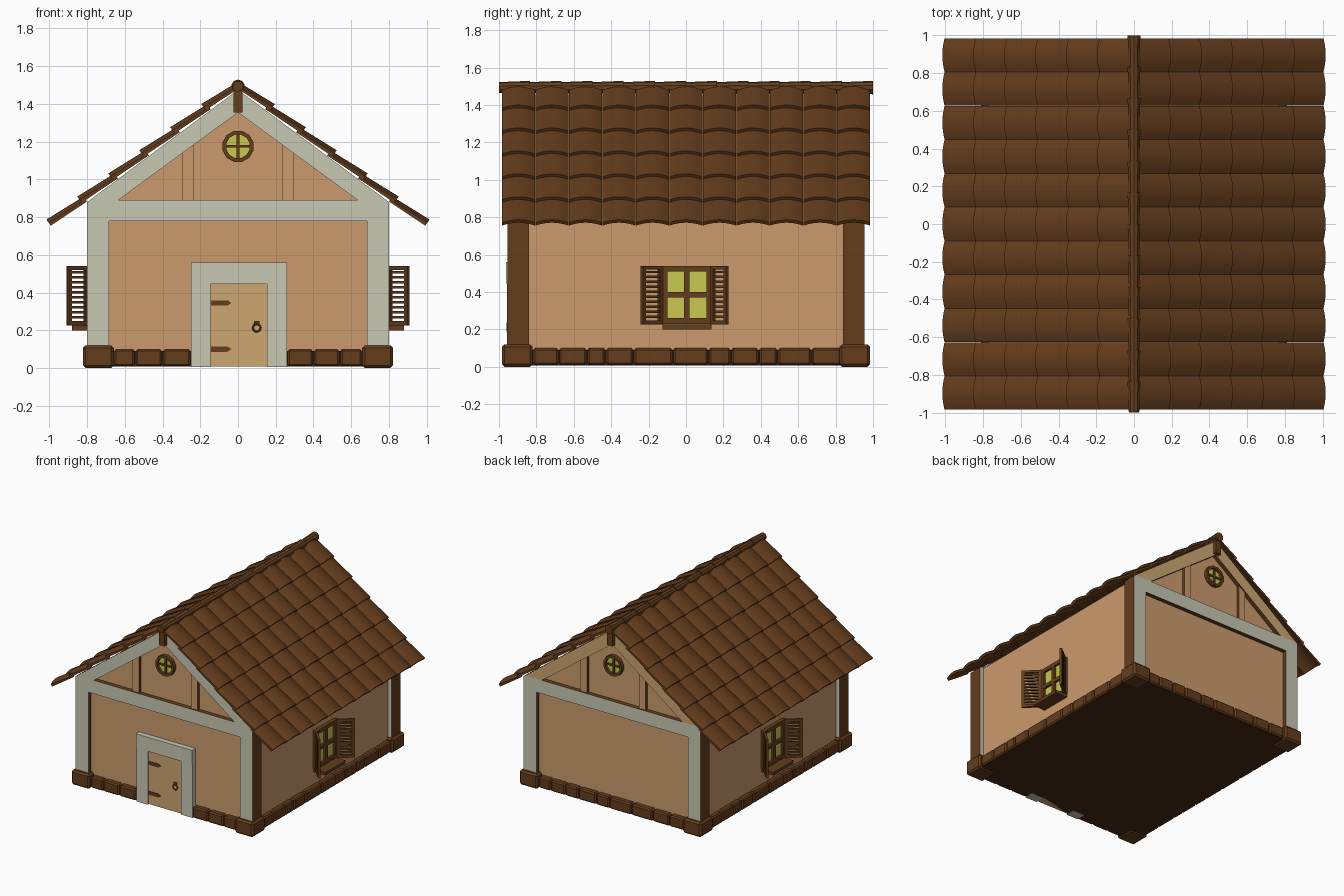
import bpy, bmesh
from math import pi, sin, cos, atan2, hypot, radians
from mathutils import Matrix, Vector

if "Cube" in bpy.data.objects:
    bpy.data.objects.remove(bpy.data.objects["Cube"])


def material(name, rgb):
    m = bpy.data.materials.new(name)
    m.diffuse_color = (*rgb, 1)
    m.use_nodes = True
    m.node_tree.nodes["Principled BSDF"].inputs["Base Color"].default_value = m.diffuse_color
    return m


BROWN = material("brown", (0.13, 0.047, 0.012))
DARK = material("dark_brown", (0.06, 0.024, 0.008))
PLASTER = material("plaster", (0.6, 0.33, 0.155))
CREAM = material("cream", (0.58, 0.58, 0.45))
WOOD = material("light_wood", (0.61, 0.39, 0.17))
GLASS = material("glass", (0.58, 0.58, 0.08))
HALF_TURN = Matrix.Rotation(pi, 4, 'Z')


def box(bm, lo, hi, M=Matrix()):
    lo, hi = Vector(lo), Vector(hi)
    bmesh.ops.create_cube(bm, size=1, matrix=M @ Matrix.Translation((lo + hi) / 2)
                          @ Matrix.Diagonal((*(hi - lo), 1)))


def prism(bm, pts, y0, y1, M=Matrix()):
    """Polygon in x-z, extruded along y."""
    a = [bm.verts.new(M @ Vector((x, y0, z))) for x, z in pts]
    b = [bm.verts.new(M @ Vector((x, y1, z))) for x, z in pts]
    bm.faces.new(a)
    bm.faces.new(b[::-1])
    for i in range(len(pts)):
        j = (i + 1) % len(pts)
        bm.faces.new((a[i], b[i], b[j], a[j]))


def finish(name, bm, mat, front=None, bevel=0, mirror=False, smooth=False):
    """front: second material for faces looking along y."""
    bmesh.ops.recalc_face_normals(bm, faces=bm.faces)
    me = bpy.data.meshes.new(name)
    me.materials.append(mat)
    if front:
        me.materials.append(front)
        bm.normal_update()
        for f in bm.faces:
            f.material_index = int(abs(f.normal.y) > 0.9)
    bm.to_mesh(me)
    bm.free()
    ob = bpy.data.objects.new(name, me)
    bpy.context.collection.objects.link(ob)
    if smooth:
        bpy.ops.object.select_all(action='DESELECT')
        ob.select_set(True)
        bpy.context.view_layer.objects.active = ob
        bpy.ops.object.shade_smooth_by_angle(angle=radians(35))
    if mirror:
        ob.modifiers.new("mirror", 'MIRROR')
    if bevel:
        mod = ob.modifiers.new("bevel", 'BEVEL')
        mod.width, mod.segments = bevel, 1
    return ob


# plastered body with gables, on a dark foundation
bm = bmesh.new()
prism(bm, [(-0.77, 0.05), (0.77, 0.05), (0.77, 0.88), (0, 1.45), (-0.77, 0.88)], -0.92, 0.92)
finish("plaster_walls", bm, PLASTER)
bm = bmesh.new()
box(bm, (-0.79, -0.945, 0.008), (0.79, 0.945, 0.09))
finish("foundation", bm, DARK)

# foundation stones and corner blocks
side = [-0.82, -0.68, -0.53, -0.43, -0.28, -0.07, 0.12, 0.24, 0.39, 0.49, 0.67, 0.83]
front = [(-0.66, -0.545), (-0.545, -0.4), (-0.4, -0.25), (0.26, 0.4), (0.4, 0.54), (0.54, 0.66)]
back = [-0.66, -0.52, -0.37, -0.18, 0.02, 0.14, 0.3, 0.42, 0.55, 0.66]
G = 0.003
bm = bmesh.new()
for M in (Matrix(), HALF_TURN):
    for a, b in zip(side, side[1:]):
        box(bm, (0.72, a + G, 0.01), (0.81, b - G, 0.1), M)
for a, b in front:
    box(bm, (a + G, -0.965, 0.01), (b - G, -0.88, 0.1))
for a, b in zip(back, back[1:]):
    box(bm, (a + G, 0.88, 0.01), (b - G, 0.965, 0.1))
finish("foundation_stones", bm, BROWN, bevel=0.01)
bm = bmesh.new()
for sx in (-1, 1):
    for sy in (-1, 1):
        box(bm, (sx * 0.74 - 0.082, sy * 0.902 - 0.082, 0), (sx * 0.74 + 0.082, sy * 0.902 + 0.082, 0.12))
finish("corner_blocks", bm, BROWN, bevel=0.014)

# timber frame at both gable ends
bm = bmesh.new()
for M in (Matrix(), HALF_TURN):
    for s in (-1, 1):
        x = sorted((s * 0.685, s * 0.8))
        box(bm, (x[0], -0.955, 0.1), (x[1], -0.84, 0.8), M)
    prism(bm, [(-0.8, 0.78), (0.8, 0.78), (0.8, 0.88), (0.78, 0.89), (-0.78, 0.89), (-0.8, 0.88)],
          -0.955, -0.84, M)
finish("posts_and_tie_beams", bm, BROWN, CREAM)
for label, M, mat in (("front", Matrix(), CREAM), ("back", HALF_TURN, WOOD)):
    bm = bmesh.new()
    for s in (-1, 1):
        prism(bm, [(s * 0.8, 0.88), (0, 1.475), (0, 1.355), (s * 0.635, 0.89), (s * 0.78, 0.885)],
              -0.955, -0.9, M)
    finish(label + "_gable_rafters", bm, BROWN, mat)
    bm = bmesh.new()
    for s in (-1, 1):
        prism(bm, [(s * 0.235, 0.885), (s * 0.295, 0.885), (s * 0.295, 1.16), (s * 0.235, 1.2)],
              -0.943, -0.9, M)
    finish(label + "_gable_studs", bm, BROWN, PLASTER)
    bm = bmesh.new()
    box(bm, (-0.025, -0.985, 1.355), (0.025, -0.9, 1.48), M)
    finish(label + "_king_post", bm, BROWN)

    # round gable window
    ring = [(cos((k + 0.5) * pi / 6), sin((k + 0.5) * pi / 6)) for k in range(12)]
    bm = bmesh.new()
    for k in range(12):
        (ax, az), (bx, bz) = ring[k], ring[(k + 1) % 12]
        prism(bm, [(r * x, 1.175 + r * z) for r, x, z in
                   ((0.085, ax, az), (0.085, bx, bz), (0.064, bx, bz), (0.064, ax, az))], -0.95, -0.91, M)
    box(bm, (-0.007, -0.942, 1.11), (0.007, -0.91, 1.24), M)
    box(bm, (-0.065, -0.941, 1.168), (0.065, -0.91, 1.182), M)
    finish(label + "_round_window_frame", bm, BROWN)
    bm = bmesh.new()
    prism(bm, [(0.07 * x, 1.175 + 0.07 * z) for x, z in ring], -0.93, -0.91, M)
    finish(label + "_round_window_glass", bm, GLASS)

# door with surround, hinges and ring knocker
bm = bmesh.new()
box(bm, (-0.25, -0.957, 0.005), (-0.145, -0.88, 0.45))
box(bm, (0.155, -0.957, 0.005), (0.26, -0.88, 0.45))
box(bm, (-0.25, -0.963, 0.445), (0.26, -0.88, 0.56))
finish("door_surround", bm, CREAM)
bm = bmesh.new()
box(bm, (-0.147, -0.947, 0.008), (0.157, -0.88, 0.447))
finish("door", bm, WOOD)
bm = bmesh.new()
for z in (0.1, 0.345):
    prism(bm, [(-0.143, z - 0.014), (-0.055, z - 0.014), (-0.035, z), (-0.055, z + 0.014), (-0.143, z + 0.014)],
          -0.953, -0.94)
box(bm, (0.085, -0.955, 0.225), (0.113, -0.94, 0.25))
finish("door_hinges_and_plate", bm, BROWN)
bpy.ops.mesh.primitive_torus_add(major_segments=16, minor_segments=6, major_radius=0.02, minor_radius=0.005,
                                 location=(0.099, -0.955, 0.213), rotation=(pi / 2, 0, 0))
ob = bpy.context.object
ob.name = "door_ring"
ob.data.materials.append(BROWN)

# side windows with louvred open shutters
for label, M in (("right", Matrix()), ("left", HALF_TURN)):
    bm = bmesh.new()
    for y0, y1, z0, z1 in ((-0.13, -0.1, 0.23, 0.54), (0.11, 0.14, 0.23, 0.54), (-0.1, 0.11, 0.51, 0.54),
                           (-0.1, 0.11, 0.23, 0.26), (-0.01, 0.02, 0.26, 0.51), (-0.1, 0.11, 0.37, 0.4)):
        box(bm, (0.74, y0, z0), (0.8, y1, z1), M)
    box(bm, (0.75, -0.125, 0.2), (0.88, 0.135, 0.225), M)
    finish(label + "_window_frame", bm, BROWN)
    bm = bmesh.new()
    box(bm, (0.75, -0.11, 0.24), (0.782, 0.12, 0.53), M)
    finish(label + "_window_glass", bm, GLASS)
    bm = bmesh.new()
    for hinge, dy in ((-0.13, -0.107), (0.138, 0.082)):
        w = hypot(dy, 0.105)
        S = M @ Matrix.Translation((0.797, hinge, 0)) @ Matrix.Rotation(atan2(dy, 0.105), 4, 'Z')
        for x0, x1, z0, z1 in ((0, 0.022, 0.225, 0.54), (w - 0.022, w, 0.225, 0.54),
                               (0.02, w - 0.02, 0.52, 0.54), (0.02, w - 0.02, 0.225, 0.248)):
            box(bm, (x0, -0.009, z0), (x1, 0.009, z1), S)
        for i in range(10):
            z = 0.262 + i * 0.0265
            box(bm, (0.02, -0.007, z), (w - 0.02, 0.007, z + 0.013), S)
    finish(label + "_shutters", bm, BROWN)

# arched overlapping roof tiles: 6 rows by 11 columns on each slope
ROWS, COLS, SEG, EX, EZ, TOP = 6, 11, 8, 0.985, 0.745, 1.48
length, width = hypot(EX, TOP - EZ), 1.97 / COLS
down = Vector((EX, 0, EZ - TOP)).normalized()
normal = Vector((-down.z, 0, down.x))
bm = bmesh.new()
for r in range(ROWS):
    u0, u1 = max(0, r * length / ROWS - 0.025), (r + 1) * length / ROWS
    for c in range(COLS):
        yc = -0.985 + (c + 0.5) * width
        loops = []
        for u, lift, thick in ((u0, 0.0, 0.012), (u1, 0.012, 0.02)):
            top, low = [], []
            for k in range(SEG + 1):
                t = 2 * k / SEG - 1
                p = Vector((0, yc + t * width * 0.498, TOP)) + down * u
                n = lift + 0.02 * (1 - t * t)
                low.append(bm.verts.new(p + normal * n))
                top.append(bm.verts.new(p + normal * (n + thick)))
            loops.append(top + low[::-1])
        a, b = loops
        m = len(a)
        for k in range(m):
            j = (k + 1) % m
            bm.faces.new((a[k], a[j], b[j], b[k]))
        for q in loops:
            for k in range(SEG):
                bm.faces.new((q[k], q[k + 1], q[m - 2 - k], q[m - 1 - k]))
finish("roof_tiles", bm, BROWN, mirror=True, smooth=True)

# ridge caps, each flaring over the next
bm = bmesh.new()
for i in range(12):
    y = -1 + (i + 0.5) / 6
    bmesh.ops.create_cone(bm, cap_ends=True, segments=10, radius1=0.036, radius2=0.029, depth=1 / 6,
                          matrix=Matrix.Translation((0, y, 1.493)) @ Matrix.Rotation(pi / 2, 4, 'X'))
finish("ridge_caps", bm, BROWN)
